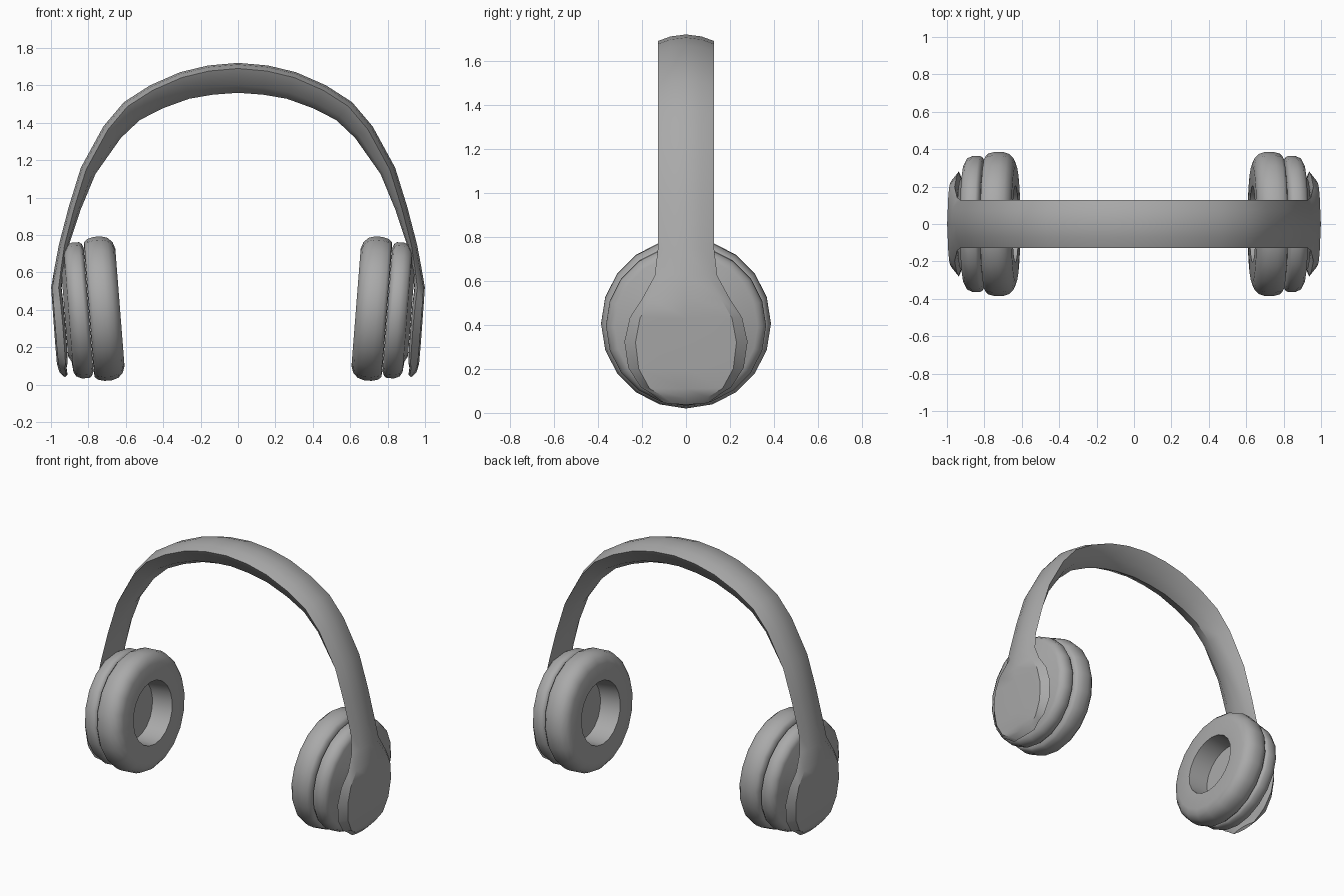
import bpy, bmesh, math
from mathutils import Vector

if "Cube" in bpy.data.objects:
    bpy.data.objects.remove(bpy.data.objects["Cube"])

grey = bpy.data.materials.new("mid_grey")
grey.diffuse_color = (0.40, 0.40, 0.40, 1)
grey.use_nodes = True
grey.node_tree.nodes["Principled BSDF"].inputs["Base Color"].default_value = grey.diffuse_color
TILT = math.radians(4.5)


def finish(name, bm, angle):
    bmesh.ops.remove_doubles(bm, verts=bm.verts, dist=1e-4)
    bmesh.ops.recalc_face_normals(bm, faces=bm.faces)
    me = bpy.data.meshes.new(name)
    bm.to_mesh(me)
    bm.free()
    me.materials.append(grey)
    ob = bpy.data.objects.new(name, me)
    bpy.context.collection.objects.link(ob)
    bpy.context.view_layer.objects.active = ob
    ob.select_set(True)
    bpy.ops.object.shade_smooth_by_angle(angle=math.radians(angle))
    ob.select_set(False)


def bridge(bm, rings):
    n = len(rings[0])
    for a, b in zip(rings, rings[1:]):
        for i in range(n):
            j = (i + 1) % n
            bm.faces.new((a[i], a[j], b[j], b[i]))


def disc_part(name, side, profile, segs=20):
    """Revolve (offset, radius) points round the tilted ear axis, capping both ends."""
    bm = bmesh.new()
    axis = Vector((math.cos(TILT), 0, -math.sin(TILT)))
    up = Vector((math.sin(TILT), 0, math.cos(TILT)))
    centre = Vector((0.803, 0, 0.40))
    rings = []
    for t, r in profile:
        ring = []
        for k in range(segs):
            a = 2 * math.pi * k / segs
            p = centre + axis * t + up * (r * math.cos(a)) + Vector((0, r * math.sin(a), 0))
            ring.append(bm.verts.new((p.x * side, p.y, p.z)))
        rings.append(ring)
    bridge(bm, rings)
    bm.faces.new(rings[0])
    bm.faces.new(rings[-1])
    finish(name, bm, 40)


# Ear cushions with a recessed opening, and cups behind them
CUSHION = [(-0.03, 0.195), (-0.17, 0.205), (-0.172, 0.315), (-0.16, 0.35), (-0.135, 0.375),
           (-0.10, 0.386), (-0.06, 0.386), (-0.025, 0.377), (-0.009, 0.362), (-0.005, 0.33)]
CUP = [(-0.004, 0.33), (0.006, 0.355), (0.02, 0.364), (0.06, 0.364), (0.09, 0.35),
       (0.103, 0.325), (0.108, 0.27), (0.125, 0.24)]
for side, word in ((-1, "left"), (1, "right")):
    disc_part(word + "_cushion", side, CUSHION)
    disc_part(word + "_cup", side, CUP)

# Headband stations from crown to foot: outer x, outer z, rim depth, inner depth, half width
STATIONS = [
    (0.00, 1.72, 0.030, 0.160, 0.128), (0.16, 1.706, 0.030, 0.158, 0.128),
    (0.31, 1.67, 0.030, 0.150, 0.128), (0.47, 1.60, 0.030, 0.140, 0.128),
    (0.61, 1.51, 0.030, 0.128, 0.128), (0.72, 1.38, 0.030, 0.112, 0.128),
    (0.84, 1.16, 0.030, 0.085, 0.128), (0.905, 0.95, 0.030, 0.065, 0.128),
    (0.957, 0.75, 0.030, 0.052, 0.128), (0.98, 0.63, 0.035, 0.052, 0.142),
    (0.999, 0.52, 0.040, 0.056, 0.20), (0.993, 0.43, 0.045, 0.060, 0.255),
    (0.985, 0.32, 0.048, 0.062, 0.28), (0.976, 0.20, 0.048, 0.062, 0.262),
    (0.968, 0.11, 0.046, 0.058, 0.205), (0.955, 0.067, 0.035, 0.045, 0.155),
    (0.925, 0.038, 0.010, 0.020, 0.10)]

line = [(-s[0],) + s[1:] for s in STATIONS[:0:-1]] + STATIONS
bm = bmesh.new()
rings = []
for i, (x, z, rim, inner, w) in enumerate(line):
    a, b = line[max(i - 1, 0)], line[min(i + 1, len(line) - 1)]
    tx, tz = b[0] - a[0], b[1] - a[1]
    d = math.hypot(tx, tz)
    nx, nz = tz / d, -tx / d                      # points to the inside of the arch
    flat = min(1, max(0, (w - 0.128) / 0.08))     # 0 on the band, 1 on the ear plate
    yo, fo = 0.55 + 0.27 * flat, 0.30 - 0.15 * flat
    yi, fi = 0.60 + 0.25 * flat, 0.70 + 0.2 * flat
    mid = rim + fi * (inner - rim)
    section = [(0, 0), (yo, fo * rim), (1, rim), (yi, mid),
               (0, inner), (-yi, mid), (-1, rim), (-yo, fo * rim)]
    rings.append([bm.verts.new((x + nx * k, y * w, z + nz * k)) for y, k in section])
bridge(bm, rings)
bm.faces.new(rings[0])
bm.faces.new(rings[-1])
finish("headband_with_ear_plates", bm, 35)
